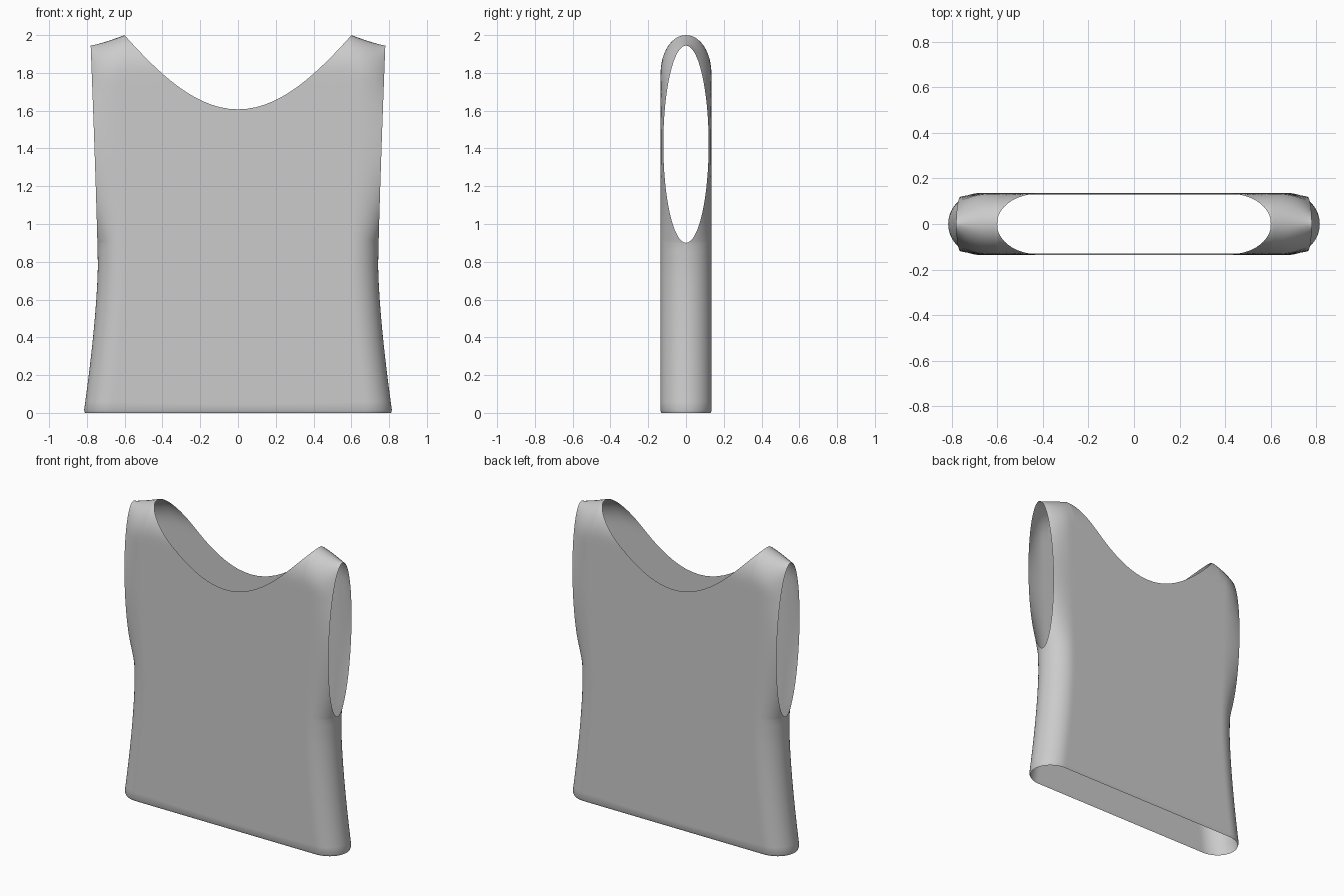
import bpy, bmesh, math

cube = bpy.data.objects.get("Cube")
if cube:
    bpy.data.objects.remove(cube, do_unlink=True)

NECK_X, SHOULDER_X = 0.6, 0.78
NECK_Z, SHOULDER_Z, ARM_Z = 2.0, 1.945, 0.9
SIDE_R, TOP_R = 0.14, 0.2
HEM = 0.015


def half_width(z):
    """Side outline: flared hem, narrow waist, wider shoulders."""
    waist = 0.78
    if z < waist:
        return 0.742 + 0.075 * (1 - z / waist) ** 1.5
    return 0.742 + 0.038 * ((z - waist) / (SHOULDER_Z - waist)) ** 1.2


def ridge(x):
    """Height of the shoulder line."""
    f = min(1, max(0, (SHOULDER_X - x) / (SHOULDER_X - NECK_X)))
    return SHOULDER_Z + (NECK_Z - SHOULDER_Z) * f ** 1.25


def top_edge(x):
    """Neckline scoop, then the shoulder line."""
    if x < NECK_X - 1e-6:
        return 1.607 + 1.25 * x ** 2 - 0.45 * x ** 4
    return ridge(x)


def arc(v):
    return math.sqrt(max(0, 1 - v * v))


def depth(x, z):
    """Half thickness, rounded over the shoulders and around the sides."""
    r = ridge(x)
    y = (0.136 - 0.001 * z) * arc(max(0, (z - r + TOP_R) / TOP_R))
    if y < 1e-5:
        return 0
    mid, half = (SHOULDER_Z + ARM_Z) / 2, (SHOULDER_Z - ARM_Z) / 2
    arm = 0.12 * arc(min(1, abs(z - mid) / half))
    e = min(1, max(0, (x - half_width(z) + SIDE_R) / SIDE_R))
    return y * math.sqrt(max(0, 1 - (1 - min(1, arm / y) ** 2) * e * e))


# Column and row spacing, denser where the cloth curves
N = 20
columns = [NECK_X * math.sin(math.pi / 2 * i / N) for i in range(N)]
columns += [NECK_X + (SHOULDER_X - NECK_X) * math.sin(math.pi / 2 * i / N) for i in range(N + 1)]
split = ARM_Z / SHOULDER_Z
rows = [0, HEM / 2] + [HEM / 2 + (split - HEM / 2) * i / N for i in range(1, N)]
rows += [split + (1 - split) * (1 - math.cos(math.pi * i / 32)) / 2 for i in range(33)]

# One quarter of the garment shell
bm = bmesh.new()
grid = []
for xt in columns:
    zt = top_edge(xt)
    line = []
    for t in rows:
        z = zt * t
        x = xt * half_width(z) / half_width(zt)
        y = depth(x, z)
        if t == 0:  # hem turned slightly inward
            x, y = x * 0.992, y * 0.95
        line.append(bm.verts.new((x, -y, z)))
    grid.append(line)
for a, b in zip(grid, grid[1:]):
    for j in range(len(rows) - 1):
        bm.faces.new((a[j], b[j], b[j + 1], a[j + 1]))

mesh = bpy.data.meshes.new("sleeveless_top")
bm.to_mesh(mesh)
bm.free()
top = bpy.data.objects.new("sleeveless_top", mesh)
bpy.context.collection.objects.link(top)

# Cloth colour
cloth = bpy.data.materials.new("grey_cloth")
cloth.use_nodes = True
colour = (0.6, 0.6, 0.6, 1)
cloth.diffuse_color = colour
cloth.node_tree.nodes["Principled BSDF"].inputs["Base Color"].default_value = colour
mesh.materials.append(cloth)

# Smooth shading, then mirror left-right and front-back
bpy.ops.object.select_all(action='DESELECT')
top.select_set(True)
bpy.context.view_layer.objects.active = top
bpy.ops.object.shade_smooth_by_angle(angle=math.radians(50))
mirror = top.modifiers.new("mirror", 'MIRROR')
mirror.use_axis = (True, True, False)
mirror.merge_threshold = 0.0005
